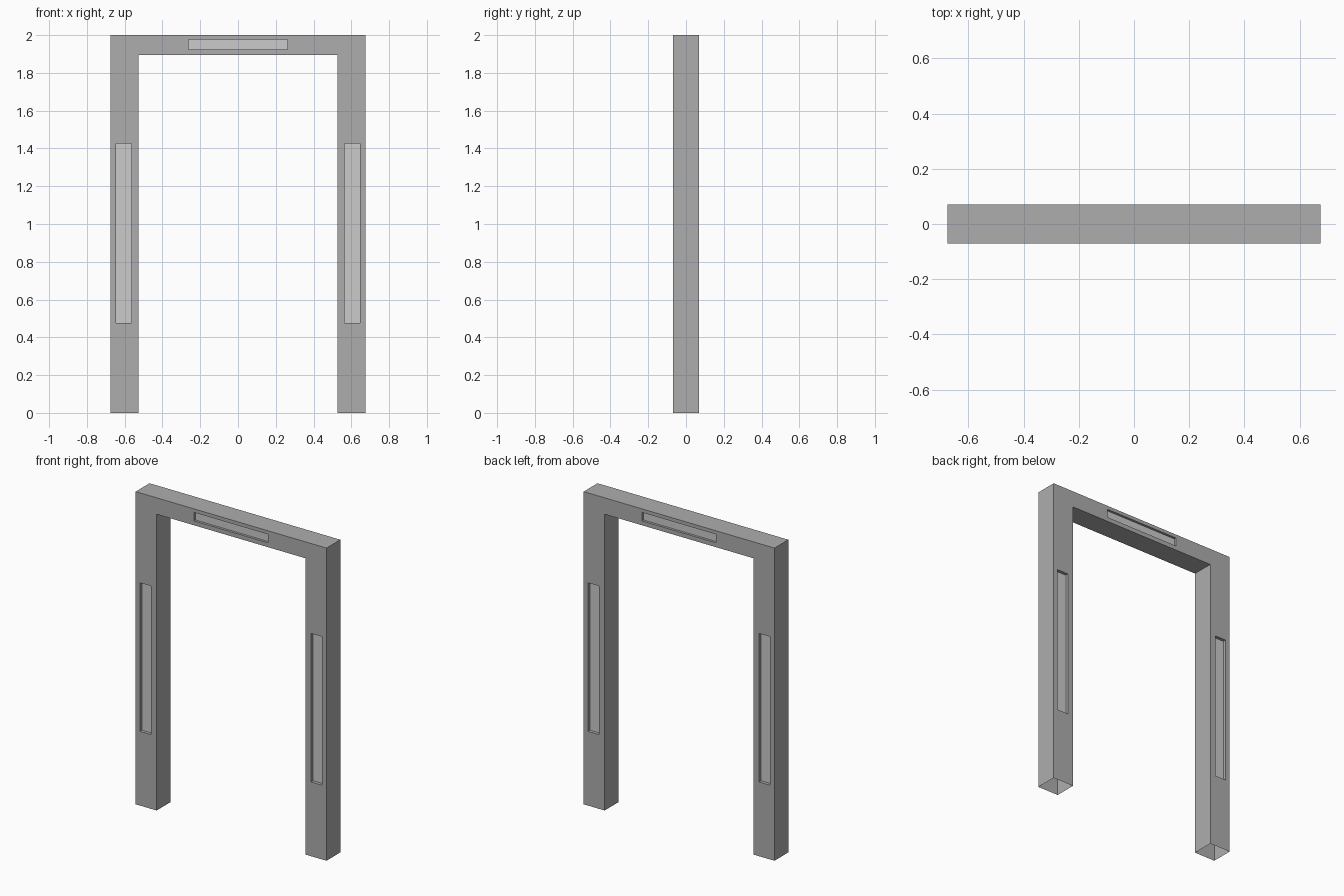
import bpy, bmesh

if "Cube" in bpy.data.objects:
    bpy.data.objects.remove(bpy.data.objects["Cube"])

HALF_DEPTH = 0.07


def material(name, v):
    m = bpy.data.materials.new(name)
    m.diffuse_color = (v, v, v, 1)
    m.use_nodes = True
    m.node_tree.nodes["Principled BSDF"].inputs["Base Color"].default_value = m.diffuse_color
    return m


def extrude_profile(name, pts, y0, y1):
    bm = bmesh.new()
    face = bm.faces.new([bm.verts.new((x, y0, z)) for x, z in pts])
    ext = bmesh.ops.extrude_face_region(bm, geom=[face])
    verts = [g for g in ext["geom"] if isinstance(g, bmesh.types.BMVert)]
    bmesh.ops.translate(bm, verts=verts, vec=(0, y1 - y0, 0))
    bmesh.ops.recalc_face_normals(bm, faces=bm.faces)
    me = bpy.data.meshes.new(name)
    bm.to_mesh(me)
    bm.free()
    ob = bpy.data.objects.new(name, me)
    bpy.context.collection.objects.link(ob)
    return ob


# Gate frame: two posts and a lintel in one outline
frame = extrude_profile("gate_frame", [
    (-0.675, 0), (-0.527, 0), (-0.527, 1.895), (0.527, 1.895),
    (0.527, 0), (0.675, 0), (0.675, 2), (-0.675, 2)], -HALF_DEPTH, HALF_DEPTH)
frame.data.materials.append(material("frame_grey", 0.42))
frame.data.materials.append(material("panel_grey", 0.6))

# Shallow recesses on front and back: x0, x1, z0, z1, depth
recesses = [(-0.645, -0.565, 0.475, 1.425, 0.02),
            (0.565, 0.645, 0.475, 1.425, 0.02),
            (-0.263, 0.263, 1.923, 1.977, 0.015)]
cutters = []
for x0, x1, z0, z1, d in recesses:
    for side in (-1, 1):
        c = extrude_profile("recess_cutter", [(x0, z0), (x1, z0), (x1, z1), (x0, z1)],
                            side * (HALF_DEPTH - d), side * (HALF_DEPTH + 0.05))
        c.hide_render = True
        mod = frame.modifiers.new("recess", 'BOOLEAN')
        mod.operation, mod.solver, mod.object = 'DIFFERENCE', 'EXACT', c
        cutters.append(c)
bpy.context.view_layer.objects.active = frame
for mod in list(frame.modifiers):
    bpy.ops.object.modifier_apply(modifier=mod.name)
for c in cutters:
    bpy.data.objects.remove(c)

# Open post bottoms, lighter recess floors
bm = bmesh.new()
bm.from_mesh(frame.data)
bottoms = [f for f in bm.faces if f.calc_center_median().z < 0.001]
bmesh.ops.delete(bm, geom=bottoms, context='FACES')
for f in bm.faces:
    y = abs(f.calc_center_median().y)
    f.material_index = int(abs(f.normal.y) > 0.9 and y < HALF_DEPTH - 0.005)
bm.to_mesh(frame.data)
bm.free()
